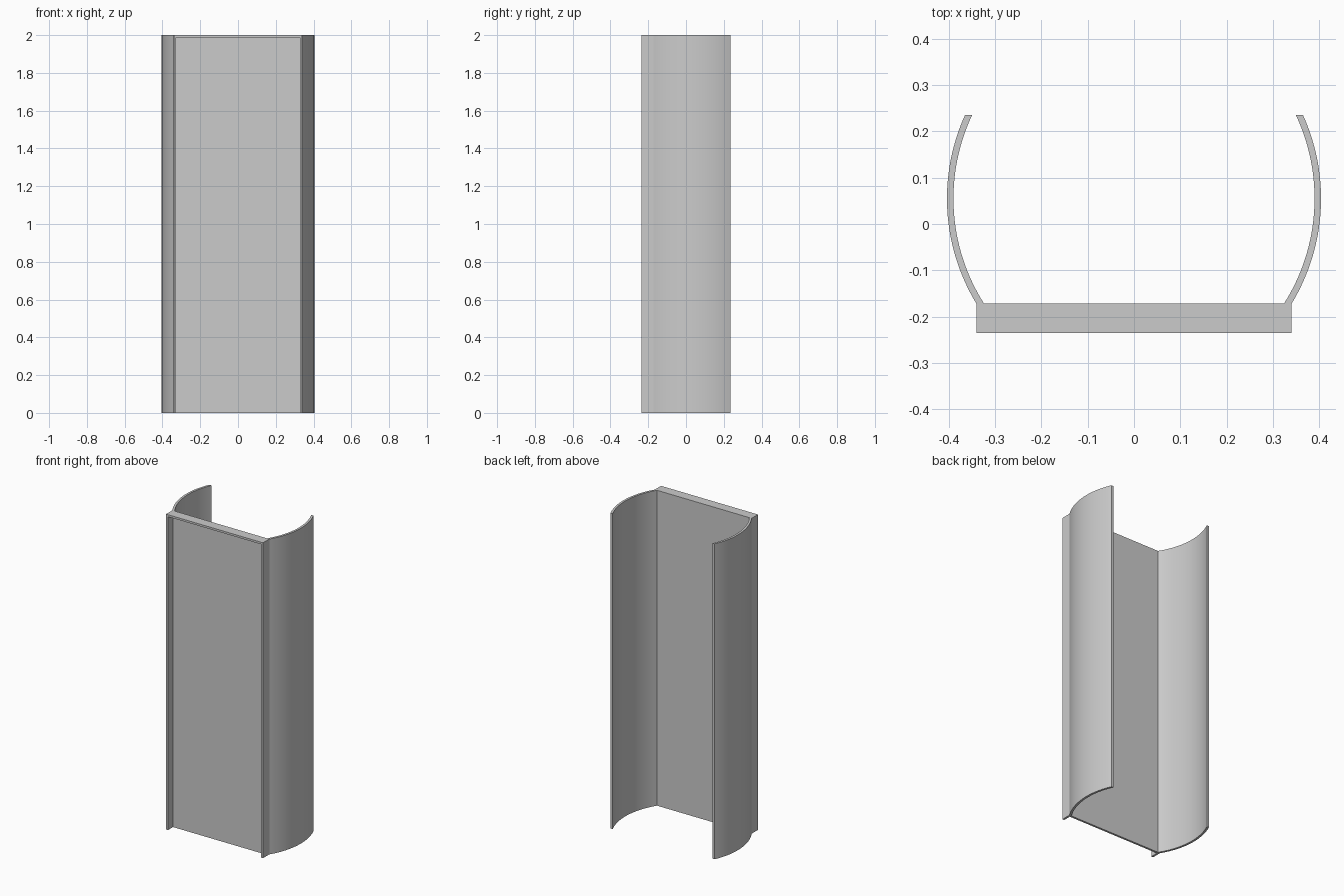
import bpy, bmesh
from math import asin, sin, cos, sqrt, radians

cube = bpy.data.objects.get("Cube")
if cube:
    bpy.data.objects.remove(cube, do_unlink=True)

HEIGHT = 2.0
HALF_W = 0.34                      # half width of the flat panel
FRONT, PLATE, BACK = -0.235, -0.172, 0.235
WALL = 0.013

grey = bpy.data.materials.new("plain grey")
grey.use_nodes = True
colour = (0.6, 0.6, 0.6, 1)
grey.diffuse_color = colour
grey.node_tree.nodes["Principled BSDF"].inputs["Base Color"].default_value = colour


def extrude(name, outline, z0, z1):
    """Prism raised from a closed xy outline."""
    bm = bmesh.new()
    face = bm.faces.new([bm.verts.new((x, y, z0)) for x, y in outline])
    top = bmesh.ops.extrude_face_region(bm, geom=[face])["geom"]
    verts = [v for v in top if isinstance(v, bmesh.types.BMVert)]
    bmesh.ops.translate(bm, verts=verts, vec=(0, 0, z1 - z0))
    bmesh.ops.recalc_face_normals(bm, faces=bm.faces)
    mesh = bpy.data.meshes.new(name)
    bm.to_mesh(mesh)
    bm.free()
    mesh.materials.append(grey)
    obj = bpy.data.objects.new(name, mesh)
    bpy.context.collection.objects.link(obj)
    return obj


def arc(radius, steps=32):
    """Bulging arc cut off level at the plate and at the back edge."""
    cx, cy = -0.033, 0.055
    a0, a1 = asin((PLATE - cy) / radius), asin((BACK - cy) / radius)
    angles = [a0 + (a1 - a0) * i / steps for i in range(steps + 1)]
    return [(cx + radius * cos(a), cy + radius * sin(a)) for a in angles]


# Shallow channel: side flanges and thin plate in one outline, open at the bottom
inner = HALF_W - WALL
channel = [(-HALF_W, FRONT), (-inner, FRONT), (-inner, PLATE - WALL),
           (inner, PLATE - WALL), (inner, FRONT), (HALF_W, FRONT),
           (HALF_W, PLATE), (-HALF_W, PLATE)]
extrude("front_channel", channel, 0, HEIGHT - WALL)

# Cap closing the top of the channel
cap = [(-HALF_W, FRONT), (HALF_W, FRONT), (HALF_W, PLATE), (-HALF_W, PLATE)]
extrude("top_cap", cap, HEIGHT - WALL, HEIGHT)

# Curved side walls
wall = arc(0.437) + arc(0.423)[::-1]
for side, sign in (("left", 1), ("right", -1)):
    obj = extrude(side + "_curved_wall", [(sign * x, y) for x, y in wall], 0, HEIGHT)
    bpy.ops.object.select_all(action="DESELECT")
    obj.select_set(True)
    bpy.context.view_layer.objects.active = obj
    bpy.ops.object.shade_smooth_by_angle(angle=radians(30))
